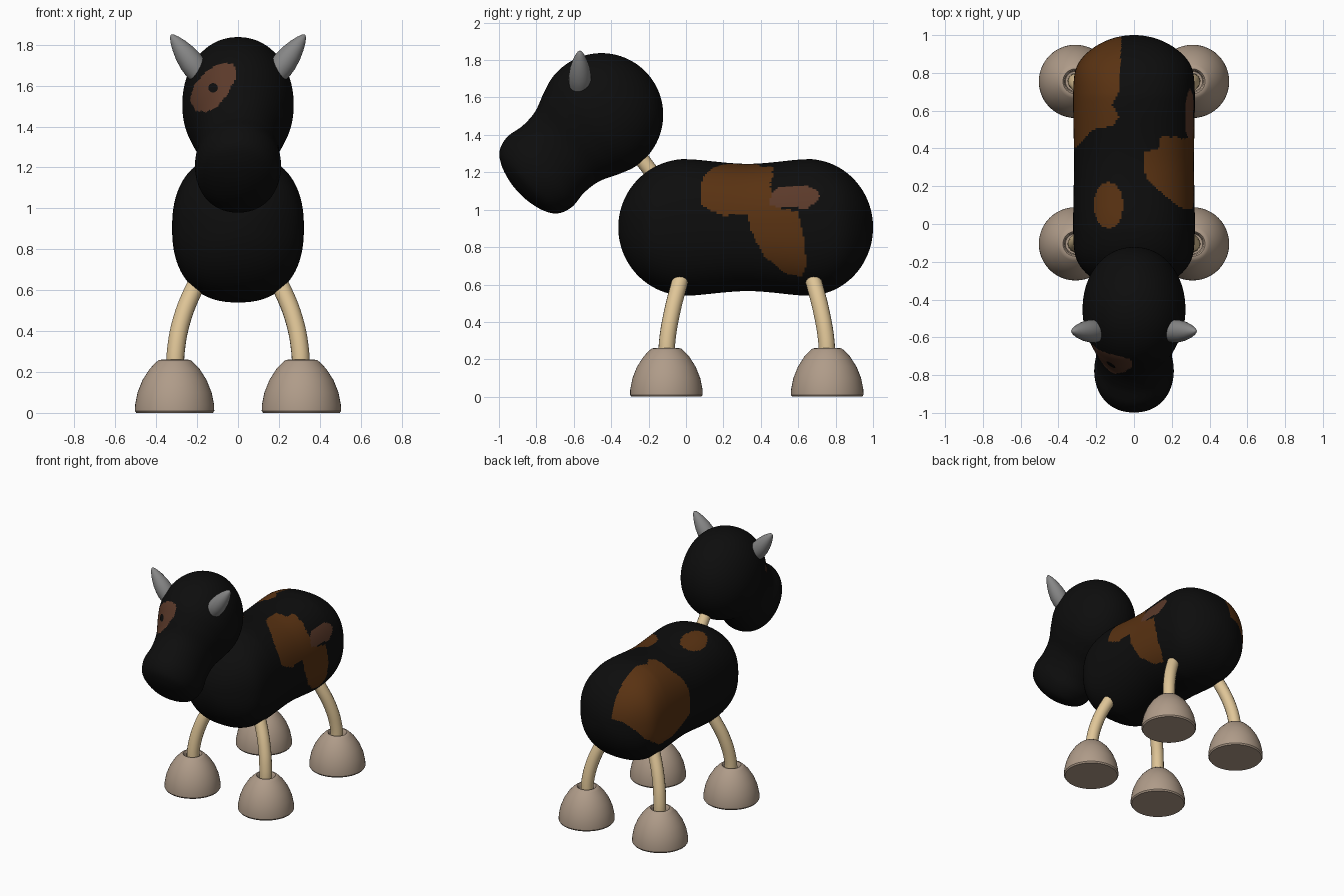
import bpy, bmesh, math
from mathutils import Vector
from mathutils.bvhtree import BVHTree

if "Cube" in bpy.data.objects:
    bpy.data.objects.remove(bpy.data.objects["Cube"])


def material(name, rgb):
    m = bpy.data.materials.new(name)
    m.diffuse_color = (*rgb, 1)
    m.use_nodes = True
    m.node_tree.nodes["Principled BSDF"].inputs["Base Color"].default_value = m.diffuse_color
    return m


BLACK = material("black", (0.004, 0.004, 0.004))
BROWN = material("brown", (0.10, 0.032, 0.006))
DULL = material("dull brown", (0.105, 0.042, 0.023))
TAN = material("tan wood", (0.74, 0.56, 0.31))
TAUPE = material("taupe", (0.43, 0.33, 0.25))
GREY = material("grey", (0.24, 0.24, 0.24))


def smooth_profile(pts, n):
    """Catmull-Rom through pole-to-pole (t, r) points, resampled evenly."""
    p = [Vector(q) for q in pts]
    p = [Vector((p[1].x, -p[1].y))] + p + [Vector((p[-2].x, -p[-2].y))]
    dense = []
    for a, b, c, d in zip(p, p[1:], p[2:], p[3:]):
        for k in range(30):
            u = k / 30
            dense.append(0.5 * (2 * b + (c - a) * u + (2 * a - 5 * b + 4 * c - d) * u * u
                                + (3 * b - a - 3 * c + d) * u ** 3))
    dense.append(p[-2])
    length = [0]
    for a, b in zip(dense, dense[1:]):
        length.append(length[-1] + (b - a).length)
    out, i = [], 0
    for k in range(n + 1):
        s = length[-1] * k / n
        while i < len(dense) - 2 and length[i + 1] < s:
            i += 1
        f = (s - length[i]) / max(length[i + 1] - length[i], 1e-9)
        out.append(dense[i].lerp(dense[i + 1], f))
    return out


def loft(name, profile, origin, axis, mats, segs=48, width=lambda r: r, power=2.0, side=(1, 0, 0)):
    """Rings along an axis; cross-section is a superellipse."""
    o, d, s = Vector(origin), Vector(axis).normalized(), Vector(side)
    up = d.cross(s).normalized()
    s = up.cross(d)

    def se(v):
        return math.copysign(abs(v) ** (2 / power), v)

    bm = bmesh.new()
    rings = []
    for t, r in profile:
        r = max(r, 0.0008)
        rings.append([bm.verts.new(o + d * t + s * width(r) * se(math.cos(a)) + up * r * se(math.sin(a)))
                      for a in (2 * math.pi * k / segs for k in range(segs))])
    for A, B in zip(rings, rings[1:]):
        for k in range(segs):
            j = (k + 1) % segs
            bm.faces.new((A[k], A[j], B[j], B[k]))
    bm.faces.new(rings[0])
    bm.faces.new(rings[-1])
    bmesh.ops.recalc_face_normals(bm, faces=bm.faces)
    return finish(name, bm, mats)


def finish(name, bm, mats):
    me = bpy.data.meshes.new(name)
    bm.to_mesh(me)
    bm.free()
    ob = bpy.data.objects.new(name, me)
    bpy.context.collection.objects.link(ob)
    for m in mats:
        me.materials.append(m)
    bpy.ops.object.select_all(action='DESELECT')
    ob.select_set(True)
    bpy.context.view_layer.objects.active = ob
    bpy.ops.object.shade_smooth_by_angle(angle=math.radians(35))
    return ob


def tube(name, pts, radius, mat):
    cu = bpy.data.curves.new(name, 'CURVE')
    cu.dimensions = '3D'
    cu.bevel_depth, cu.bevel_resolution, cu.use_fill_caps = radius, 6, True
    sp = cu.splines.new('BEZIER')
    sp.bezier_points.add(len(pts) - 1)
    for bp, p in zip(sp.bezier_points, pts):
        bp.co = p
        bp.handle_left_type = bp.handle_right_type = 'AUTO'
    cu.materials.append(mat)
    ob = bpy.data.objects.new(name, cu)
    bpy.context.collection.objects.link(ob)
    bpy.ops.object.select_all(action='DESELECT')
    ob.select_set(True)
    bpy.context.view_layer.objects.active = ob
    bpy.ops.object.convert(target='MESH')
    bpy.ops.object.shade_smooth_by_angle(angle=math.radians(40))


def inside(poly, x, y):
    hit = False
    for (x1, y1), (x2, y2) in zip(poly, poly[1:] + poly[:1]):
        if (y1 > y) != (y2 > y) and x < (x2 - x1) * (y - y1) / (y2 - y1) + x1:
            hit = not hit
    return hit


# Body: two-lobed, flattened at the sides
def arc(c, rx, ry, a0, a1, n=6):
    return [(c + rx * math.cos(math.radians(a0 + (a1 - a0) * k / n)),
             ry * math.sin(math.radians(a0 + (a1 - a0) * k / n))) for k in range(n + 1)]


prof = arc(0, 0.362, 0.365, 180, 85) + [(0.33, 0.34)] + arc(0.65, 0.35, 0.365, 95, 0)
body = loft("body", smooth_profile(prof, 170), (0, 0, 0.905), (0, 1, 0), [BLACK, BROWN, DULL], 200,
            lambda r: 0.325 / (1 + (0.325 / r) ** 16) ** (1 / 16), 2.35)

# Body patches: outlines seen from the side (y, z) and the top (x, y)
right_side = [(.08, 1.03), (.08, 1.17), (.13, 1.3), (.5, 1.3), (.46, 1.2), (.47, 1.17), (.45, 1.12),
              (.47, 1.09), (.44, 1.03), (.5, 1.01), (.6, .99), (.63, .85), (.645, .7), (.62, .64),
              (.53, .66), (.42, .75), (.35, .88), (.33, .97), (.2, .97), (.12, 1.0)]
right_top = [(.4, .05), (.24, .09), (.15, .16), (.07, .24), (.05, .3), (.06, .38), (.13, .4),
             (.14, .46), (.2, .48), (.25, .45), (.4, .5)]
right_bar = [(.44, 1.03), (.5, 1.01), (.65, 1.01), (.7, 1.04), (.715, 1.07), (.7, 1.105), (.65, 1.125),
             (.5, 1.12), (.465, 1.1)]
left_side = [(.39, .86), (.39, 1.02), (.4, 1.3), (1.1, 1.3), (1.05, 1.0), (.97, .95), (.88, .82),
             (.74, .73), (.58, .745), (.45, .82)]
left_top = [(-.4, .36), (-.3, .41), (-.22, .5), (-.11, .52), (-.08, .57), (-.115, .63), (-.08, .7),
            (-.06, 1.1), (-.4, 1.1)]
for f in body.data.polygons:
    x, y, z = f.center
    if x > 0:
        if inside(right_bar, y, z):
            f.material_index = 2
        elif inside(right_side, y, z) and (z < 1.06 or inside(right_top, x, y)):
            f.material_index = 1
    elif inside(left_side, y, z) and inside(left_top, x, y):
        f.material_index = 1
    elif z > 0.95 and ((x + .135) / .077) ** 2 + ((y - .1) / .122) ** 2 < 1:
        f.material_index = 1

# Head with muzzle, tilted forward and down
prof = arc(0, 0.33, 0.33, 180, 80) + [(.15, .294), (.25, .253), (.35, .243), (.45, .255), (.53, .228),
                                      (.575, .165), (.6, .08), (.607, 0)]
head = loft("head", smooth_profile(prof, 140), (0, -.452, 1.507), (0, -.735, -.678), [BLACK, DULL], 180,
            lambda r: 0.825 * r, 2.12)
face_patch = [(-.06, 1.71), (-.025, 1.705), (-.01, 1.68), (-.015, 1.63), (-.05, 1.56), (-.1, 1.5),
              (-.155, 1.47), (-.21, 1.48), (-.235, 1.53), (-.215, 1.6), (-.16, 1.665), (-.11, 1.7)]
for f in head.data.polygons:
    x, y, z = f.center
    if y < -.5 and f.normal.y < 0 and inside(face_patch, x, z):
        f.material_index = 1

# Eye: thin disc projected on the face
tree = BVHTree.FromPolygons([v.co for v in head.data.vertices], [p.vertices for p in head.data.polygons])
bm = bmesh.new()
rim = []
for k in range(20):
    a = 2 * math.pi * k / 20
    co, no, _, _ = tree.ray_cast(Vector((-.12 + .023 * math.cos(a), -2, 1.588 + .023 * math.sin(a))),
                                 Vector((0, 1, 0)))
    rim.append(bm.verts.new(co + no * 0.004))
bm.faces.new(rim)
finish("eye", bm, [BLACK])

# Neck peg
tube("neck", [(0, -.33, 1.39), (0, -.21, 1.235), (0, -.1, 1.09)], 0.04, TAN)

# Legs, feet and horns
foot = [(0, 0), (.187, 0), (.194, .01), (.193, .04), (.181, .1), (.157, .16), (.122, .215), (.09, .248),
        (.078, .258), (.066, .26), (.058, .25), (.053, .2), (0, .2)]
horn = [(0, 0), (0, .05), (.06, .06), (.1, .06), (.15, .053), (.2, .039), (.235, .025), (.255, .014),
        (.263, .006), (.265, 0)]
leg = [(.308, 0, .19), (.304, .005, .3), (.276, .03, .45), (.218, .068, .6), (.175, .09, .68)]
for sx, side in ((1, "right"), (-1, "left")):
    for y0, sy, end in ((-.105, 1, "front"), (.755, -1, "rear")):
        tube(f"{end}_{side}_leg", [(sx * x, y0 + sy * y, z) for x, y, z in leg], 0.044, TAN)
        loft(f"{end}_{side}_foot", [(z, r) for r, z in foot], (sx * .31, y0, 0), (0, 0, 1), [TAUPE])
    loft(f"{side}_horn", horn, (sx * .17, -.567, 1.635), (sx * .157, 0, .213), [GREY], 32, side=(0, 1, 0))
